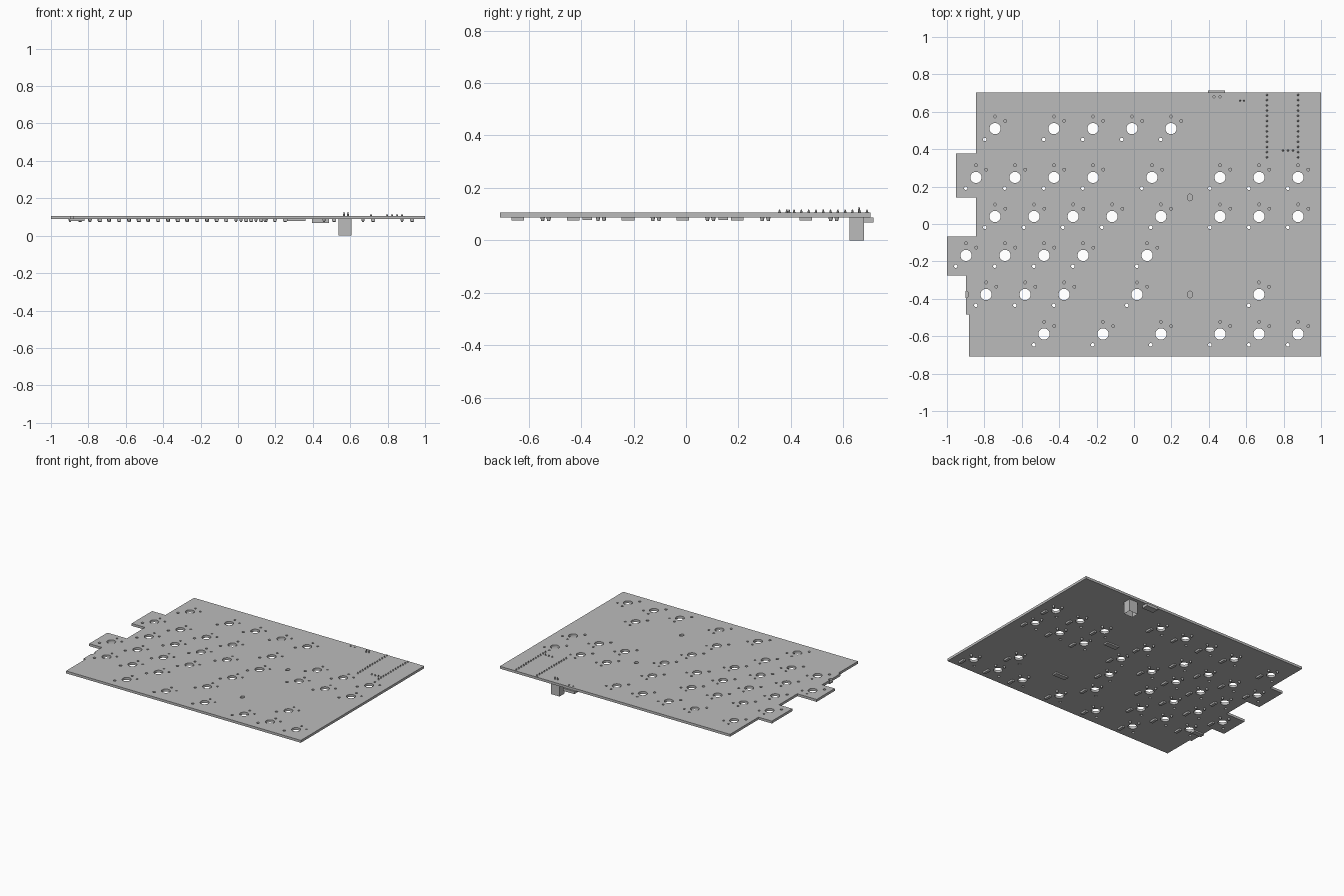
import bpy, bmesh, math
from mathutils import Matrix

cube = bpy.data.objects.get("Cube")
if cube:
    bpy.data.objects.remove(cube, do_unlink=True)

grey = bpy.data.materials.new("plain grey")
grey.use_nodes = True
grey.diffuse_color = (0.5, 0.5, 0.5, 1)
grey.node_tree.nodes["Principled BSDF"].inputs["Base Color"].default_value = (0.5, 0.5, 0.5, 1)

LOW, HIGH = 0.088, 0.1055      # board underside and top
PITCH = 0.2086                 # key spacing


def finish(name, bm):
    mesh = bpy.data.meshes.new(name)
    bm.to_mesh(mesh)
    bm.free()
    obj = bpy.data.objects.new(name, mesh)
    bpy.context.collection.objects.link(obj)
    mesh.materials.append(grey)
    return obj


def smooth(obj):
    bpy.ops.object.select_all(action="DESELECT")
    obj.select_set(True)
    bpy.context.view_layer.objects.active = obj
    bpy.ops.object.shade_smooth_by_angle(angle=math.radians(35))


def add_box(bm, x0, x1, y0, y1, z0, z1):
    place = Matrix.Translation(((x0 + x1) / 2, (y0 + y1) / 2, (z0 + z1) / 2))
    size = Matrix.Diagonal((x1 - x0, y1 - y0, z1 - z0, 1))
    return bmesh.ops.create_cube(bm, size=1, matrix=place @ size)["verts"]


def add_cone(bm, x, y, z0, z1, r0, r1, sides=12):
    bmesh.ops.create_cone(bm, cap_ends=True, segments=sides, radius1=r0, radius2=r1,
                          depth=z1 - z0, matrix=Matrix.Translation((x, y, (z0 + z1) / 2)))


def ring(x, y, rx, ry=None, sides=16):
    ry = ry or rx
    return [(x + rx * math.cos(i * math.tau / sides), y + ry * math.sin(i * math.tau / sides))
            for i in range(sides)]


# Key positions: row height, then runs of (first x, number of keys)
right_block = (0.46, 3)
rows = [
    (0.51, [(-0.743, 1), (-0.428, 4)]),
    (0.249, [(-0.845, 4), (0.096, 1), right_block]),
    (0.04, [(-0.743, 4), (0.144, 1), right_block]),
    (-0.168, [(-0.898, 4), (0.07, 1)]),
    (-0.377, [(-0.791, 3), (0.016, 1), (0.668, 1)]),
    (-0.588, [(-0.481, 1), (-0.166, 1), (0.144, 1), right_block]),
]
keys = [(x + i * PITCH, y) for y, runs in rows for x, n in runs for i in range(n)]
pin_offsets = [(0, 0.0646), (0.0547, 0.0416)]
lights = [(0.299, 0.142), (0.299, -0.377)]

# Board outline with stepped edge and all holes, the last light notching the edge
edge_light = (-0.898, -0.377)
notch = [(edge_light[0] + 0.014 * math.sin(a), edge_light[1] + 0.018 * math.cos(a))
         for a in (i * math.pi / 8 for i in range(9))]
outline = [(1, -0.709), (1, 0.703), (-0.845, 0.703), (-0.845, 0.377), (-0.952, 0.377),
           (-0.952, 0.142), (-0.845, 0.142), (-0.845, -0.067), (-1, -0.067),
           (-1, -0.275), (-0.898, -0.275)] + notch + [
           (-0.898, -0.484), (-0.882, -0.484), (-0.882, -0.709)]
loops = [outline]
for x, y in keys:
    loops.append(ring(x, y, 0.03, sides=32))
    loops.append(ring(x - 0.0547, y - 0.058, 0.0095))
    loops += [ring(x + dx, y + dy, 0.0075) for dx, dy in pin_offsets]
loops += [ring(x, y, 0.014, 0.018) for x, y in lights]
loops += [ring(x, 0.68, 0.006) for x in (0.428, 0.46)]

curve = bpy.data.curves.new("board_profile", "CURVE")
curve.dimensions = "2D"
curve.fill_mode = "BOTH"
curve.extrude = (HIGH - LOW) / 2
for points in loops:
    spline = curve.splines.new("POLY")
    spline.points.add(len(points) - 1)
    for p, (x, y) in zip(spline.points, points):
        p.co = (x, y, 0, 1)
    spline.use_cyclic_u = True
profile = bpy.data.objects.new("board_profile", curve)
bpy.context.collection.objects.link(profile)
bpy.context.view_layer.update()
bm = bmesh.new()
bm.from_mesh(profile.evaluated_get(bpy.context.evaluated_depsgraph_get()).to_mesh())
bpy.data.objects.remove(profile, do_unlink=True)
bmesh.ops.remove_doubles(bm, verts=bm.verts, dist=0.0001)
bmesh.ops.recalc_face_normals(bm, faces=bm.faces)
bmesh.ops.translate(bm, verts=bm.verts, vec=(0, 0, (LOW + HIGH) / 2))
smooth(finish("circuit_board", bm))

# Pin sockets under every key
bm = bmesh.new()
for x, y in keys:
    for dx, dy in pin_offsets:
        add_cone(bm, x + dx, y + dy, 0.074, LOW + 0.001, 0.0055, 0.009)
smooth(finish("key_pin_sockets", bm))

# One diode under every key
bm = bmesh.new()
for x, y in keys:
    add_box(bm, x + 0.043, x + 0.063, y - 0.077, y - 0.029, 0.075, LOW)
finish("diodes", bm)

# Lights mounted under the board
bm = bmesh.new()
for x, y in lights:
    add_box(bm, x - 0.037, x + 0.063, y - 0.018, y + 0.018, 0.078, LOW)
add_box(bm, -0.9, -0.82, -0.395, -0.359, 0.078, LOW)
finish("under_lights", bm)

# Controller header pins poking through the top
bm = bmesh.new()
for i in range(13):
    for x in (0.711, 0.877):
        add_cone(bm, x, 0.69 - i * 0.0278, HIGH - 0.002, 0.117, 0.006, 0.002, 8)
for i in range(3):
    add_cone(bm, 0.797 + i * 0.0268, 0.393, HIGH - 0.002, 0.117, 0.006, 0.002, 8)
smooth(finish("header_pins", bm))

# Battery plug: box open at its lower end, with two pins through the board
bm = bmesh.new()
verts = add_box(bm, 0.538, 0.608, 0.624, 0.679, 0, LOW)
bottom = [f for f in bm.faces if f.normal.z < -0.5]
bmesh.ops.inset_region(bm, faces=bottom, thickness=0.008)
bmesh.ops.translate(bm, verts=bottom[0].verts, vec=(0, 0, 0.06))
finish("battery_plug", bm)
bm = bmesh.new()
for x in (0.567, 0.588):
    add_cone(bm, x, 0.66, 0.02, 0.115, 0.0045, 0.0045, 8)
    add_cone(bm, x, 0.66, 0.115, 0.127, 0.0045, 0.0015, 8)
smooth(finish("battery_plug_pins", bm))

# Power switch at the back edge
bm = bmesh.new()
add_box(bm, 0.395, 0.487, 0.665, 0.714, 0.069, LOW)
finish("power_switch", bm)
